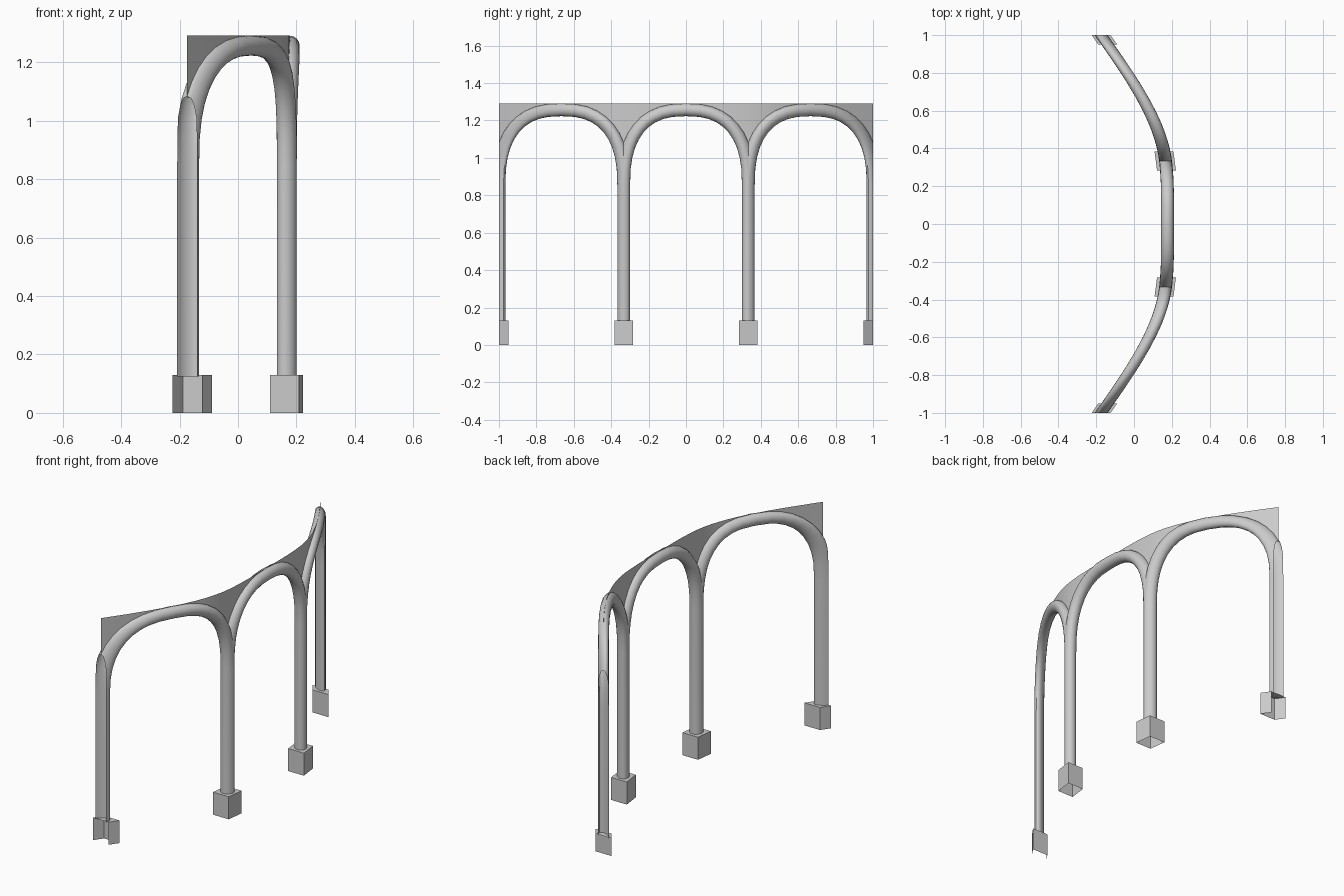
import bpy, bmesh, math
from mathutils import Vector

if "Cube" in bpy.data.objects:
    bpy.data.objects.remove(bpy.data.objects["Cube"])

BAY = 2 / 3            # spacing of the columns along y
HALF = BAY / 2
R = 0.034              # tube radius
SPRING, RISE = 0.85, 0.407
TOP = 1.292
BASE_H, BASE_R = 0.13, 0.05


def hermite(p0, m0, p1, m1, s, length):
    a, b = 2*s**3 - 3*s**2 + 1, s**3 - 2*s**2 + s
    c, d = -2*s**3 + 3*s**2, s**3 - s**2
    return a*p0 + b*length*m0 + c*p1 + d*length*m1


def plan_x(y):
    """Plan curve of the arcade: x for each y."""
    y = abs(y)
    if y < HALF:
        return hermite(0.177, 0, 0.167, -0.12, y / HALF, HALF)
    return hermite(0.167, -0.12, -0.174, -0.7, (y - HALF) / BAY, BAY)


def arch_points(steps=20, n=2.5):
    """Centre line of one arch in (y, z), a rounded superellipse."""
    pts = []
    for i in range(steps + 1):
        t = math.pi * i / steps
        c, s = math.cos(t), max(math.sin(t), 0)
        pts.append(Vector((0, -HALF * math.copysign(abs(c)**(2/n), c),
                           SPRING + RISE * s**(2/n))))
    return pts


def finish(bm, name, offset, smooth=False):
    """Slide the part along y and bend it onto the plan curve."""
    for v in bm.verts:
        v.co.y += offset
        v.co.x += plan_x(v.co.y)
    me = bpy.data.meshes.new(name)
    bm.to_mesh(me)
    bm.free()
    ob = bpy.data.objects.new(name, me)
    bpy.context.collection.objects.link(ob)
    if smooth:
        bpy.ops.object.select_all(action='DESELECT')
        ob.select_set(True)
        bpy.context.view_layer.objects.active = ob
        bpy.ops.object.shade_smooth_by_angle(angle=math.radians(40))
    return ob


def clip_y(bm, y, sign):
    """Cut away everything beyond a plane across y."""
    bmesh.ops.bisect_plane(bm, geom=bm.verts[:] + bm.edges[:] + bm.faces[:],
                           plane_co=(0, y, 0), plane_no=(0, sign, 0),
                           clear_outer=True, dist=1e-5)


def column_arch(offset, name, sides=16):
    """Tube running up one column, over the arch and down the next."""
    arch = arch_points()
    low = Vector((0, 0, BASE_H - 0.005))
    path = ([low + Vector((0, -HALF, 0))] + arch + [low + Vector((0, HALF, 0))])
    bm = bmesh.new()
    rings = []
    for i, p in enumerate(path):
        if i < 2 or i > len(path) - 3:
            normal = Vector((0, -1 if i < 2 else 1, 0))
        else:
            t = (path[i+1] - path[i-1]).normalized()
            normal = Vector((0, -t.z, t.y))
        ring = []
        for k in range(sides):
            a = math.tau * k / sides
            ring.append(bm.verts.new(p + normal * R * math.cos(a)
                                     + Vector((R * math.sin(a), 0, 0))))
        rings.append(ring)
    for r0, r1 in zip(rings, rings[1:]):
        for k in range(sides):
            j = (k + 1) % sides
            bm.faces.new((r0[k], r0[j], r1[j], r1[k]))
    bmesh.ops.recalc_face_normals(bm, faces=bm.faces)
    clip_y(bm, -HALF, -1)
    clip_y(bm, HALF, 1)
    finish(bm, name, offset, smooth=True)


def spandrel(offset, name):
    """Thin sheet filling the space between the arch and the level top."""
    bm = bmesh.new()
    pairs = [(bm.verts.new((0, p.y, max(p.z, 1.08))),
              bm.verts.new((0, p.y, TOP))) for p in arch_points()]
    for (a, b), (c, d) in zip(pairs, pairs[1:]):
        bm.faces.new((a, c, d, b))
    finish(bm, name, offset, smooth=True)


def pier_base(y, name):
    """Open-bottomed block under a column; the end ones are cut in half."""
    bm = bmesh.new()
    bmesh.ops.create_cube(bm, size=1)
    for v in bm.verts:
        v.co = Vector((v.co.x * 2 * BASE_R, v.co.y * 2 * BASE_R,
                       (v.co.z + 0.5) * BASE_H))
    bottom = [f for f in bm.faces if f.normal.z < -0.5]
    bmesh.ops.delete(bm, geom=bottom, context='FACES_ONLY')
    if abs(y) > 0.99:
        clip_y(bm, 0, math.copysign(1, y))
    finish(bm, name, y)


# three bays of arches and spandrels
for i in range(3):
    column_arch((i - 1) * BAY, f"column_arch_{i + 1}")
    spandrel((i - 1) * BAY, f"spandrel_{i + 1}")

# four column bases
for i in range(4):
    pier_base(-1 + i * BAY, f"column_base_{i + 1}")
